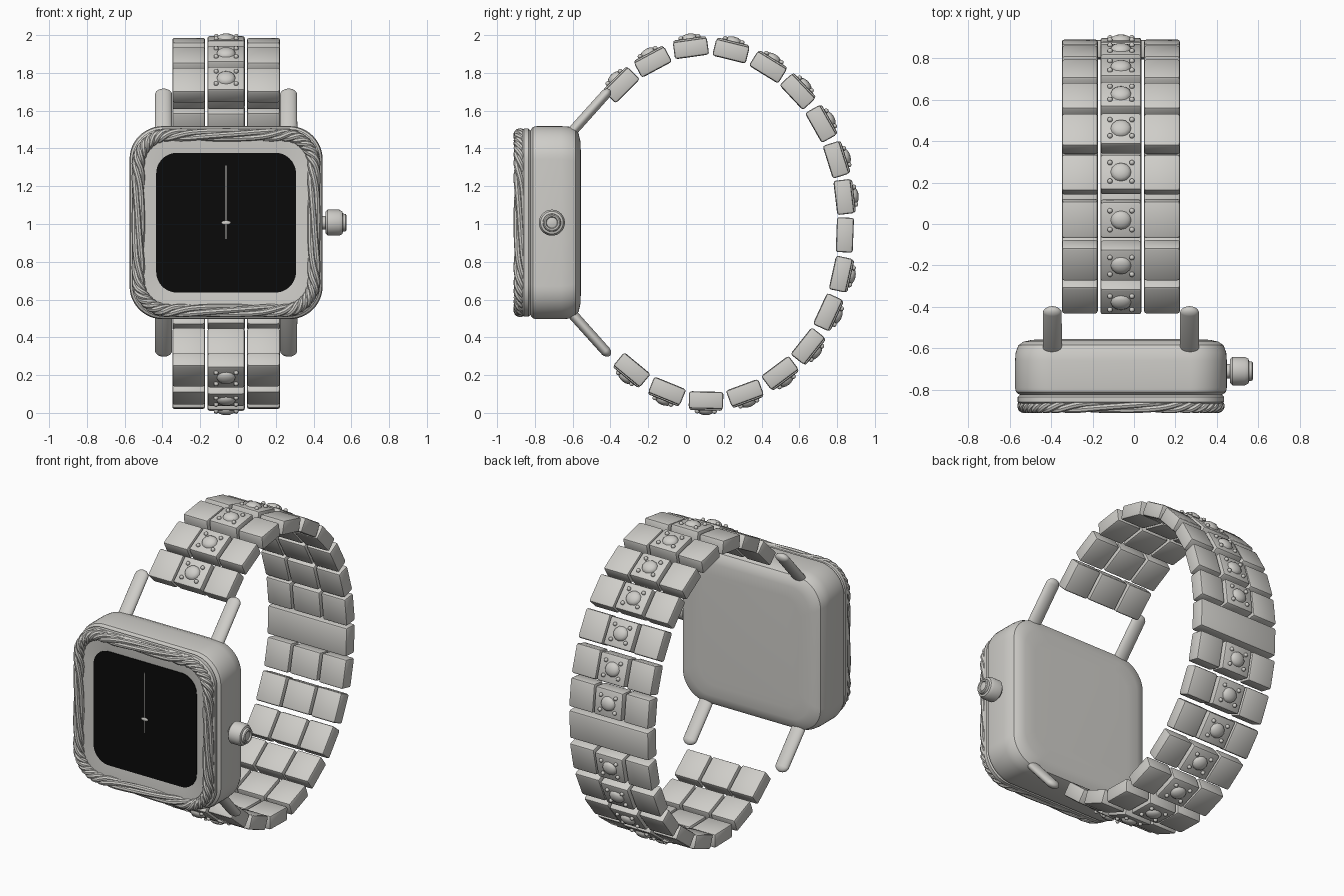
import bpy, bmesh, math
from mathutils import Matrix, Vector

old = bpy.data.objects.get("Cube")
if old:
    bpy.data.objects.remove(old, do_unlink=True)

CX, CZ = -0.063, 1.007   # centre of the watch head
made = []


def material(name, rgb):
    m = bpy.data.materials.new(name)
    m.use_nodes = True
    m.diffuse_color = (*rgb, 1)
    m.node_tree.nodes["Principled BSDF"].inputs["Base Color"].default_value = (*rgb, 1)
    return m


silver = material("warm silver", (0.62, 0.61, 0.58))
black = material("screen black", (0.003, 0.003, 0.003))


def finish(name, bm, mat=silver, matrix=None):
    bmesh.ops.recalc_face_normals(bm, faces=bm.faces)
    me = bpy.data.meshes.new(name)
    bm.to_mesh(me)
    bm.free()
    me.materials.append(mat)
    ob = bpy.data.objects.new(name, me)
    bpy.context.collection.objects.link(ob)
    if matrix:
        ob.matrix_world = matrix
    made.append(ob)
    return ob


def add_box(bm, centre, size, bevel=0.012):
    m = Matrix.Translation(centre) @ Matrix.Diagonal((*size, 1))
    verts = bmesh.ops.create_cube(bm, size=1, matrix=m)["verts"]
    edges = list({e for v in verts for e in v.link_edges})
    bmesh.ops.bevel(bm, geom=edges, offset=bevel, segments=2, profile=0.5, affect='EDGES')


def add_ball(bm, centre, radii, u=16, v=10):
    m = Matrix.Translation(centre) @ Matrix.Diagonal((*radii, 1))
    return bmesh.ops.create_uvsphere(bm, u_segments=u, v_segments=v, radius=1, matrix=m)["verts"]


def loft(bm, rings):
    """Skin equal-length rings of points and cap both ends."""
    loops = [[bm.verts.new(p) for p in ring] for ring in rings]
    n = len(loops[0])
    for a, b in zip(loops, loops[1:]):
        for i in range(n):
            j = (i + 1) % n
            bm.faces.new((a[i], a[j], b[j], b[i]))
    bm.faces.new(loops[0])
    bm.faces.new(loops[-1])


def rounded_square(y, half, radius, steps=12):
    pts = []
    for k in range(4):
        for i in range(steps + 1):
            a = math.pi / 2 * (k + i / steps)
            mid = math.pi / 2 * (k + 0.5)
            c = (half - radius) * math.sqrt(2)
            pts.append((CX + c * math.cos(mid) + radius * math.cos(a), y,
                        CZ + c * math.sin(mid) + radius * math.sin(a)))
    return pts


# Case with softly domed back, groove and bezel
bm = bmesh.new()
profile = [(-0.556, 0.36, 0.12), (-0.559, 0.43, 0.14), (-0.568, 0.47, 0.16),
           (-0.585, 0.495, 0.17), (-0.62, 0.508, 0.175), (-0.66, 0.511, 0.175),
           (-0.79, 0.511, 0.175), (-0.81, 0.507, 0.175), (-0.82, 0.495, 0.17),
           (-0.824, 0.488, 0.165), (-0.835, 0.498, 0.17), (-0.858, 0.498, 0.17),
           (-0.87, 0.485, 0.165), (-0.874, 0.43, 0.14), (-0.862, 0.374, 0.115)]
loft(bm, [rounded_square(*p) for p in profile])
finish("case", bm)

# Screen and hands
bm = bmesh.new()
loft(bm, [rounded_square(y, 0.37, 0.11) for y in (-0.86, -0.866)])
finish("screen", bm, black)
bm = bmesh.new()
add_box(bm, (CX, -0.868, 1.115), (0.005, 0.004, 0.39), 0.001)
add_ball(bm, (CX, -0.868, CZ), (0.025, 0.006, 0.011))
finish("watch_hands", bm)


# Twisted rope around the bezel: tight at corners, stretched on the sides
def rope_point(k, u, strand):
    straight, r = 0.305, 0.16
    arc = math.pi / 2 * r
    d = u * (2 * straight + arc)
    a = max(-arc / 2, min(arc / 2, d))
    ang = math.pi / 4 + a / r
    n = Vector((math.cos(ang), 0, math.sin(ang)))
    t = Vector((-n.z, 0, n.x))
    p = Vector((straight, 0, straight)) + n * r + t * (d - a)
    turns = math.tanh(u / 0.16) / math.tanh(0.5 / 0.16) + 0.5 * u + 2.5 * k + strand / 4
    ph = 2 * math.pi * turns
    p += 0.019 * (math.cos(ph) * n + math.sin(ph) * Vector((0, -1, 0)))
    p = Matrix.Rotation(-k * math.pi / 2, 3, 'Y') @ p
    return p + Vector((CX, -0.878, CZ))


STEPS = 110
curve = bpy.data.curves.new("bezel_rope", 'CURVE')
curve.dimensions = '3D'
curve.bevel_depth = 0.016
curve.bevel_resolution = 2
for strand in range(4):
    pts = [rope_point(k, i / STEPS - 0.5, strand) for k in range(4) for i in range(STEPS)]
    sp = curve.splines.new('POLY')
    sp.points.add(len(pts) - 1)
    for q, p in zip(sp.points, pts):
        q.co = (*p, 1)
    sp.use_cyclic_u = True
curve.materials.append(silver)
rope = bpy.data.objects.new("bezel_rope", curve)
bpy.context.collection.objects.link(rope)
bpy.ops.object.select_all(action='DESELECT')
rope.select_set(True)
bpy.context.view_layer.objects.active = rope
bpy.ops.object.convert(target='MESH')
made.append(bpy.context.view_layer.objects.active)

# Crown, turned around the x axis
bm = bmesh.new()
crown = [(0.43, 0.035), (0.464, 0.035), (0.464, 0.058), (0.475, 0.069), (0.535, 0.069),
         (0.552, 0.06), (0.556, 0.048), (0.57, 0.046), (0.574, 0.04), (0.572, 0.032),
         (0.564, 0.028), (0.568, 0.012)]
loft(bm, [[(x, -0.71 + r * math.cos(i * math.pi / 16), CZ + r * math.sin(i * math.pi / 16))
           for i in range(32)] for x, r in crown])
finish("crown", bm)

# Lugs: flattened capsules leaning back from the case
for side, sx in (("left", 1), ("right", -1)):
    for level, sz in (("upper", 1), ("lower", -1)):
        bm = bmesh.new()
        start = Vector((CX + sx * 0.331, -0.63, CZ + sz * 0.452))
        end = Vector((CX + sx * 0.331, -0.43, CZ + sz * 0.675))
        axis = end - start
        for v in add_ball(bm, (0, 0, 0), (0.046, 0.027, 0.04), 24, 16):
            if v.co.z > 0.001:
                v.co.z += axis.length
        t = axis.normalized()
        x = Vector((1, 0, 0))
        m = Matrix((x, t.cross(x), t)).transposed().to_4x4()
        finish(f"{level}_{side}_lug", bm, matrix=Matrix.Translation(start) @ m)

# Bracelet links, from the upper lugs round the back to the lower lugs (y, z)
centres = [Vector((0, y, z)) for y, z in (
    (-0.34, 1.735), (-0.175, 1.857), (0.026, 1.93), (0.238, 1.915), (0.434, 1.83),
    (0.59, 1.70), (0.714, 1.53), (0.794, 1.34), (0.836, 1.143), (0.841, 0.942),
    (0.82, 0.735), (0.751, 0.534), (0.645, 0.354), (0.497, 0.212), (0.312, 0.106),
    (0.106, 0.067), (-0.10, 0.116), (-0.286, 0.228))]
CLASP = 9
# Extend the chain at both ends so the end links keep turning
turn = Matrix.Rotation(math.radians(17), 3, 'X')
chain = ([centres[0] - turn @ (centres[1] - centres[0])] + centres
         + [centres[-1] + turn.inverted() @ (centres[-1] - centres[-2])])
for i, c in enumerate(centres):
    t = ((chain[i + 2] - c).normalized() + (c - chain[i]).normalized()).normalized()
    x = Vector((1, 0, 0))
    m = Matrix((x, t, x.cross(t))).transposed().to_4x4()
    m = Matrix.Translation(c + Vector((CX, 0, 0))) @ m
    bm = bmesh.new()
    if i == CLASP:
        add_box(bm, (0, 0, 0), (0.57, 0.184, 0.09))
        finish("clasp", bm, matrix=m)
        continue
    for sx in (-1, 1):
        add_box(bm, (sx * 0.198, 0, 0), (0.174, 0.182, 0.09))
    add_box(bm, (0, 0, 0.004), (0.198, 0.176, 0.1))
    # Gem with four prongs
    add_ball(bm, (0, 0, 0.053), (0.05, 0.046, 0.026), 12, 8)
    for sx in (-1, 1):
        for sy in (-1, 1):
            add_ball(bm, (sx * 0.053, sy * 0.046, 0.058), (0.013, 0.013, 0.013), 10, 6)
    finish(f"link_{i + 1}", bm, matrix=m)

# Smooth shading with sharp edges kept
bpy.ops.object.select_all(action='DESELECT')
for ob in made:
    ob.select_set(True)
bpy.context.view_layer.objects.active = made[0]
bpy.ops.object.shade_smooth_by_angle(angle=math.radians(35))
